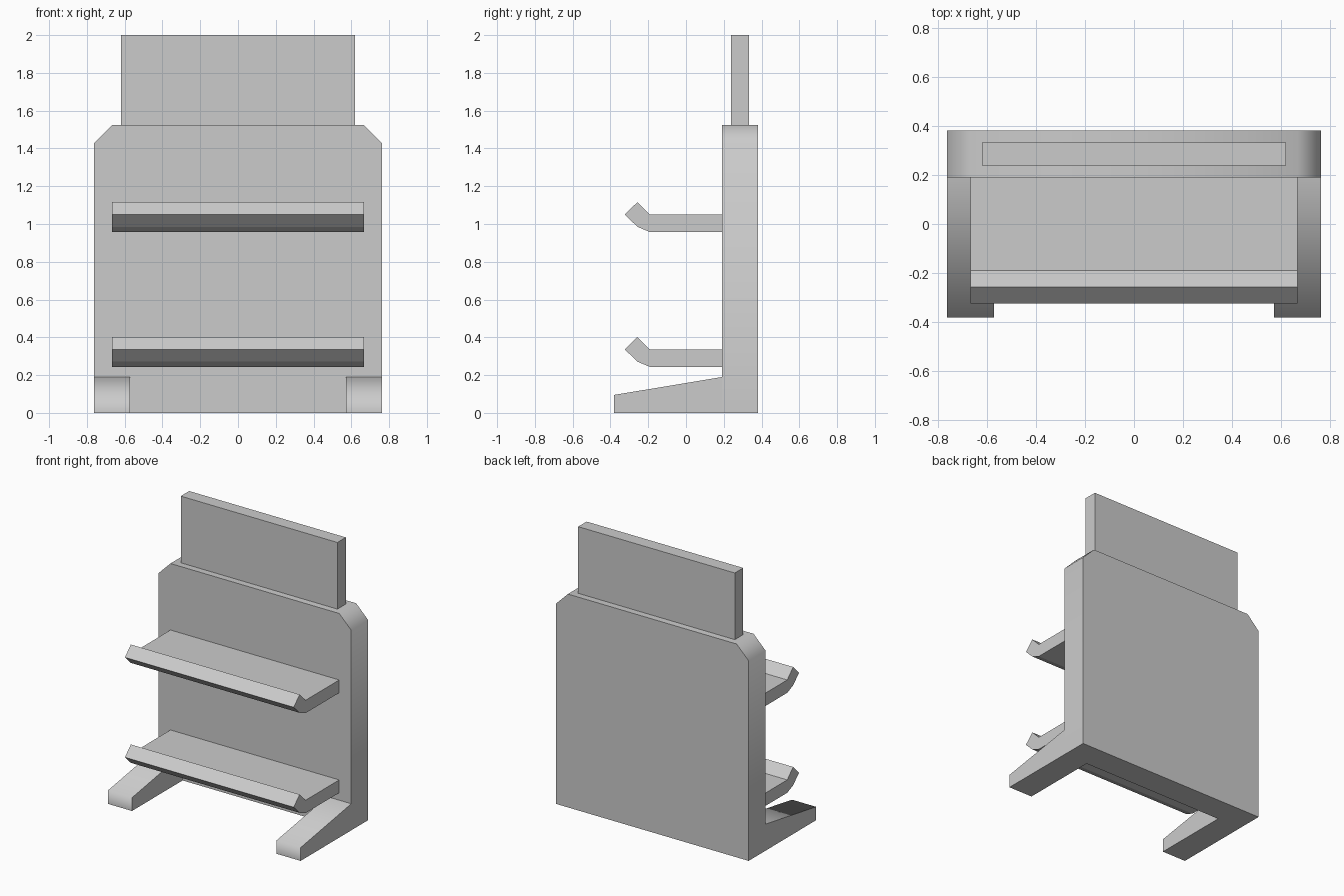
import bpy, bmesh, math

if "Cube" in bpy.data.objects:
    bpy.data.objects.remove(bpy.data.objects["Cube"])


def extrude(name, profile, axis, start, end, smooth_angle=None):
    """Extrude a closed profile; axis 'X' takes (y, z) points, 'Y' takes (x, z)."""
    bm = bmesh.new()
    place = (lambda a, b: (start, a, b)) if axis == 'X' else (lambda a, b: (a, start, b))
    face = bm.faces.new([bm.verts.new(place(a, b)) for a, b in profile])
    moved = bmesh.ops.extrude_face_region(bm, geom=[face])["geom"]
    for v in moved:
        if isinstance(v, bmesh.types.BMVert):
            v.co['XYZ'.index(axis)] = end
    bmesh.ops.recalc_face_normals(bm, faces=bm.faces)
    mesh = bpy.data.meshes.new(name)
    bm.to_mesh(mesh)
    bm.free()
    if smooth_angle:
        mesh.shade_smooth()
        mesh.set_sharp_from_angle(angle=math.radians(smooth_angle))
    obj = bpy.data.objects.new(name, mesh)
    bpy.context.collection.objects.link(obj)
    return obj


# Back panel with clipped top corners
W, H, C = 0.762, 1.524, 0.095
extrude("back_panel", [(-W, 0), (W, 0), (W, H - C), (W - C, H), (C - W, H), (-W, H - C)],
        'Y', 0.19, 0.381, 50)

# Header board standing on the panel
extrude("header_board", [(-0.619, H), (0.619, H), (0.619, 2.0), (-0.619, 2.0)], 'Y', 0.238, 0.333)

# Tapered feet, left and right
foot = [(-0.381, 0), (0.19, 0), (0.19, 0.19), (-0.381, 0.095)]
for side, s in (("left", -1), ("right", 1)):
    extrude(f"foot_{side}", foot, 'X', s * 0.571, s * W, 85)

# Two shelves with an upturned front lip
for label, z in (("lower", 0.243), ("upper", 0.957)):
    shelf = [(0.19, 0), (0.19, 0.092), (-0.19, 0.092), (-0.257, 0.159),
             (-0.324, 0.093), (-0.257, 0.028), (-0.19, 0)]
    extrude(f"shelf_{label}", [(y, z + h) for y, h in shelf], 'X', -0.667, 0.667)
